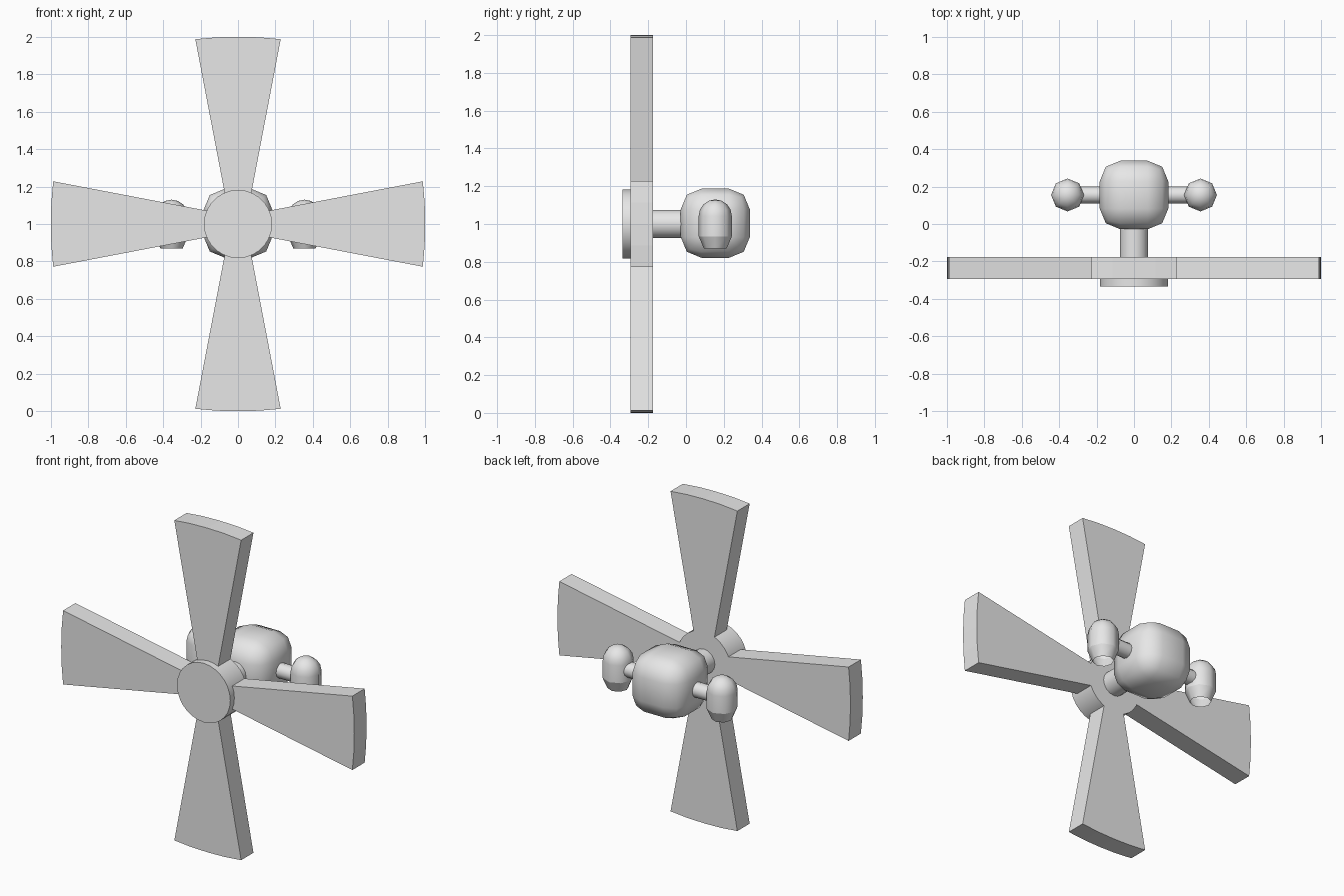
import bpy, bmesh, math
from mathutils import Matrix, Vector

old = bpy.data.objects.get("Cube")
if old:
    bpy.data.objects.remove(old, do_unlink=True)

grey = bpy.data.materials.new("light_grey")
grey.use_nodes = True
colour = (0.8, 0.8, 0.8, 1)
grey.diffuse_color = colour
grey.node_tree.nodes["Principled BSDF"].inputs["Base Color"].default_value = colour

MID_Z = 1.0    # height of the rotor axis
BODY_Y = 0.155


def finish(name, bm, smooth=None):
    mesh = bpy.data.meshes.new(name)
    bm.to_mesh(mesh)
    bm.free()
    obj = bpy.data.objects.new(name, mesh)
    bpy.context.collection.objects.link(obj)
    mesh.materials.append(grey)
    if smooth:
        bpy.ops.object.select_all(action='DESELECT')
        obj.select_set(True)
        bpy.context.view_layer.objects.active = obj
        bpy.ops.object.shade_smooth_by_angle(angle=math.radians(smooth))
    return obj


def rod(name, start, end, radius, sides):
    """Capped cylinder between two points."""
    a, b = Vector(start), Vector(end)
    turn = (b - a).to_track_quat('Z', 'Y').to_matrix().to_4x4()
    bm = bmesh.new()
    bmesh.ops.create_cone(bm, cap_ends=True, segments=sides, radius1=radius,
                          radius2=radius, depth=(b - a).length,
                          matrix=Matrix.Translation((a + b) / 2) @ turn)
    return finish(name, bm, 40)


# Rotor blades: flaring slabs with a gently curved tip
half = [(0.07, 0.16), (0.228, 0.987), (0.115, 0.997)]
outline = half + [(0, 1.0)] + [(-x, r) for x, r in reversed(half)]
for i, side in enumerate(("top", "left", "bottom", "right")):
    bm = bmesh.new()
    face = bm.faces.new([bm.verts.new((x, -0.295, r)) for x, r in outline])
    ext = bmesh.ops.extrude_face_region(bm, geom=[face])
    bmesh.ops.translate(bm, vec=(0, 0.12, 0),
                        verts=[v for v in ext["geom"] if isinstance(v, bmesh.types.BMVert)])
    bmesh.ops.recalc_face_normals(bm, faces=bm.faces)
    bm.transform(Matrix.Translation((0, 0, MID_Z)) @ Matrix.Rotation(i * math.pi / 2, 4, 'Y'))
    finish(side + "_blade", bm)

# Hub and drive shaft
rod("hub", (0, -0.335, MID_Z), (0, -0.175, MID_Z), 0.182, 28)
rod("shaft", (0, -0.2, MID_Z), (0, 0, MID_Z), 0.075, 16)

# Rounded motor body
bm = bmesh.new()
bmesh.ops.create_cube(bm, size=0.366, matrix=Matrix.Translation((0, BODY_Y, MID_Z + 0.004)))
bmesh.ops.bevel(bm, geom=bm.edges[:], offset=0.11, offset_type='OFFSET',
                segments=2, profile=0.5, affect='EDGES')
finish("motor_body", bm, 60)

# Side pods: eight-sided domed shell, open nozzle below, joined by an arm
R, SIDES = 0.088, 8
DOME_Z = MID_Z + 0.042


def lathe(name, profile, x):
    bm = bmesh.new()
    rings = []
    for r, z in profile:
        if r < 0.001:
            rings.append([bm.verts.new((x, BODY_Y, z))] * SIDES)
            continue
        rings.append([bm.verts.new((x + r * math.cos(k * math.tau / SIDES),
                                    BODY_Y + r * math.sin(k * math.tau / SIDES), z))
                      for k in range(SIDES)])
    for low, high in zip(rings, rings[1:]):
        for k in range(SIDES):
            n = (k + 1) % SIDES
            corners = [low[k], low[n], high[n], high[k]]
            bm.faces.new(list(dict.fromkeys(corners)))
    return finish(name, bm, 50)


dome = [(R * math.cos(a), DOME_Z + R * math.sin(a))
        for a in (k * math.pi / 8 for k in range(5))]
for side, s in (("left", 1), ("right", -1)):
    x = s * 0.355
    lathe(side + "_pod", [(R, 0.935)] + dome, x)
    lathe(side + "_nozzle", [(0.06, 0.87), (R, 0.935)], x)
    rod(side + "_arm", (s * 0.15, BODY_Y, MID_Z), (s * 0.3, BODY_Y, MID_Z), 0.045, 12)
